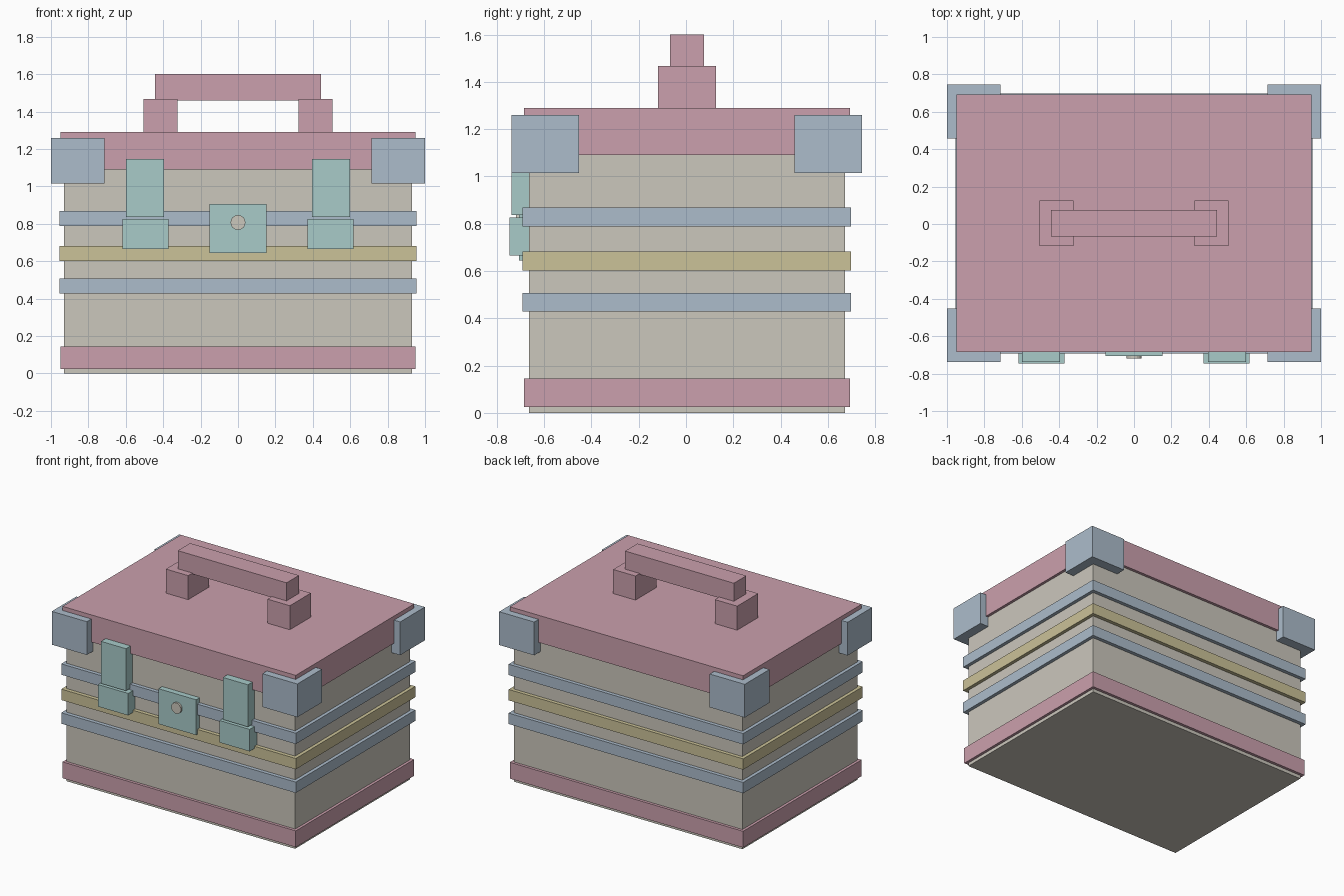
import bpy
import bmesh
from mathutils import Matrix

if "Cube" in bpy.data.objects:
    bpy.data.objects.remove(bpy.data.objects["Cube"])


def material(name, rgb):
    """Flat colour from sRGB 0-255, stored as linear."""
    m = bpy.data.materials.new(name)
    lin = [((c / 255 + 0.055) / 1.055) ** 2.4 for c in rgb]
    m.diffuse_color = (*lin, 1)
    m.use_nodes = True
    m.node_tree.nodes["Principled BSDF"].inputs["Base Color"].default_value = m.diffuse_color
    return m


BEIGE = material("warm_beige", (203, 199, 188))
PINK = material("dusty_pink", (203, 160, 173))
BLUE = material("steel_blue", (172, 188, 203))
YELLOW = material("straw_yellow", (203, 194, 152))
TEAL = material("pale_teal", (168, 203, 201))


def finish(bm, name, mat):
    me = bpy.data.meshes.new(name)
    bm.to_mesh(me)
    bm.free()
    me.materials.append(mat)
    ob = bpy.data.objects.new(name, me)
    bpy.context.collection.objects.link(ob)
    return ob


def box(name, mat, x, y, z):
    """Box from (min, max) ranges on each axis."""
    bm = bmesh.new()
    bmesh.ops.create_cube(bm, size=1)
    for v in bm.verts:
        for i, (lo, hi) in enumerate((x, y, z)):
            v.co[i] = hi if v.co[i] > 0 else lo
    return finish(bm, name, mat)


def mirrored_x(rng, side):
    return tuple(sorted((rng[0] * side, rng[1] * side)))


# Main body, base trim and lid
box("body", BEIGE, (-0.93, 0.93), (-0.664, 0.672), (0, 1.12))
box("base_trim", PINK, (-0.95, 0.95), (-0.685, 0.693), (0.025, 0.145))
box("lid", PINK, (-0.95, 0.95), (-0.685, 0.693), (1.09, 1.29))

# Three bands around the body
for name, mat, z in (("lower_band", BLUE, 0.428), ("middle_band", YELLOW, 0.602),
                     ("upper_band", BLUE, 0.788)):
    box(name, mat, (-0.955, 0.955), (-0.692, 0.699), (z, z + 0.08))

for side, label in ((-1, "left"), (1, "right")):
    # Corner guards
    for end, y in (("front", (-0.738, -0.452)), ("back", (0.458, 0.745))):
        box(f"{end}_{label}_corner", BLUE, mirrored_x((0.715, 1.0), side), y, (1.015, 1.26))
    # Latches: upper strap and lower catch
    box(f"{label}_latch_strap", TEAL, mirrored_x((0.395, 0.598), side),
        (-0.739, -0.66), (0.837, 1.147))
    box(f"{label}_latch_catch", TEAL, mirrored_x((0.372, 0.618), side),
        (-0.747, -0.66), (0.665, 0.827))
    # Handle posts
    box(f"{label}_handle_post", PINK, mirrored_x((0.323, 0.505), side),
        (-0.118, 0.126), (1.28, 1.467))

# Handle bar
box("handle_bar", PINK, (-0.443, 0.443), (-0.068, 0.076), (1.46, 1.6))

# Lock plate and round lock
box("lock_plate", TEAL, (-0.153, 0.153), (-0.706, -0.66), (0.645, 0.905))
bm = bmesh.new()
bmesh.ops.create_cone(bm, cap_ends=True, segments=16, radius1=0.04, radius2=0.04, depth=0.04)
bmesh.ops.transform(bm, matrix=Matrix.Translation((0, -0.70, 0.807)) @ Matrix.Rotation(1.5707963, 4, 'X'),
                    verts=bm.verts)
finish(bm, "lock_button", BEIGE)
